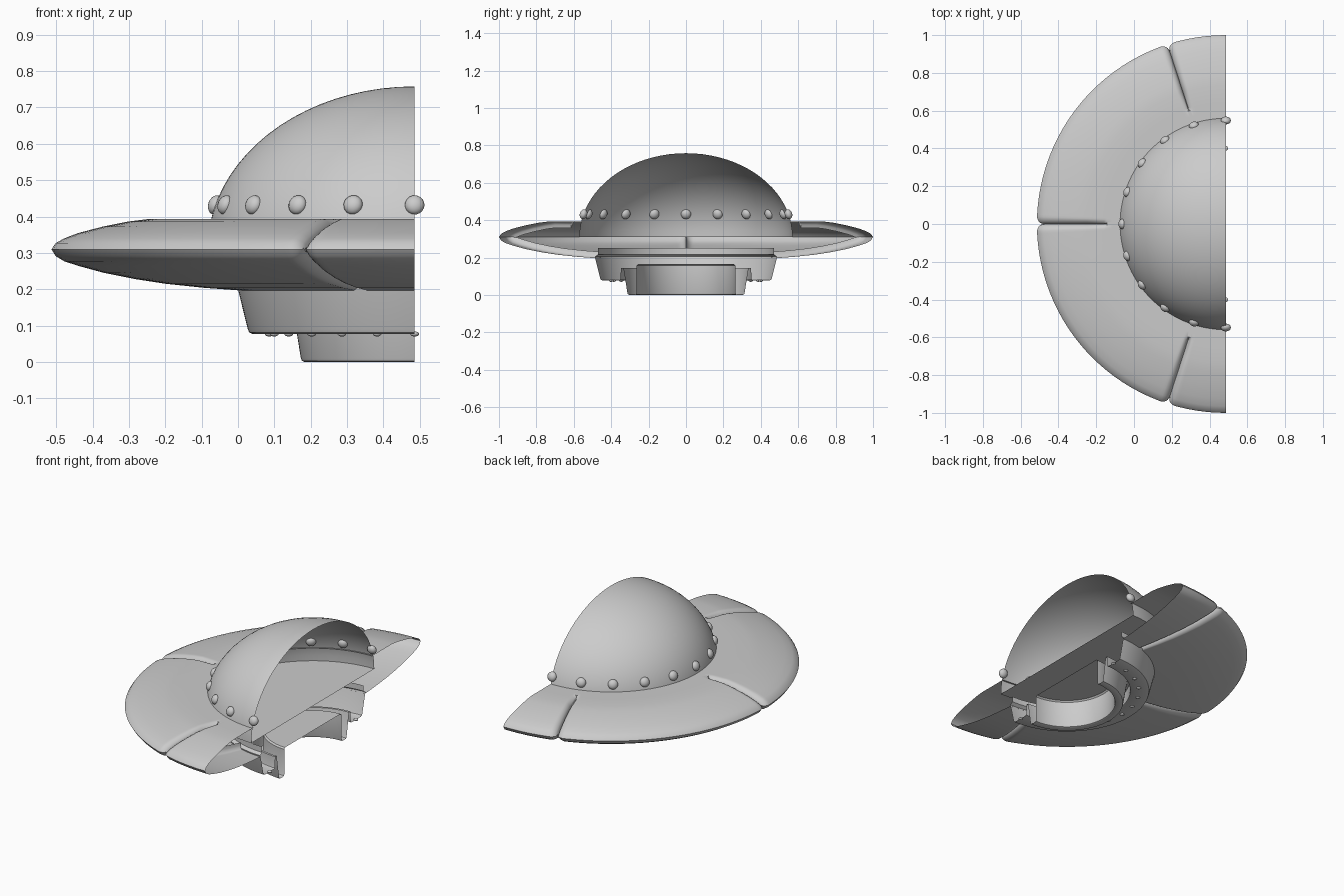
import bpy, bmesh, math
from mathutils import Matrix, Vector

if "Cube" in bpy.data.objects:
    bpy.data.objects.remove(bpy.data.objects["Cube"])

AXIS = 0.486  # x of the turning axis; the craft is cut in half there


def finish(name, bm, angle=35):
    bmesh.ops.remove_doubles(bm, verts=bm.verts, dist=1e-5)
    bmesh.ops.recalc_face_normals(bm, faces=bm.faces)
    me = bpy.data.meshes.new(name)
    bm.to_mesh(me)
    bm.free()
    ob = bpy.data.objects.new(name, me)
    bpy.context.collection.objects.link(ob)
    bpy.ops.object.select_all(action='DESELECT')
    ob.select_set(True)
    bpy.context.view_layer.objects.active = ob
    bpy.ops.object.shade_smooth_by_angle(angle=math.radians(angle))
    return ob


def half_lathe(name, profile, angles, shape=lambda i, r, z, a: (r, z)):
    """Sweep an (r, z) profile round the axis; shape() may dent it."""
    bm = bmesh.new()
    rows = []
    for a in angles:
        t = math.radians(a)
        row = []
        for i, (r, z) in enumerate(profile):
            r, z = shape(i, r, z, a)
            row.append(bm.verts.new((AXIS + r * math.cos(t), r * math.sin(t), z)))
        rows.append(row)
    for r0, r1 in zip(rows, rows[1:]):
        for i in range(len(profile) - 1):
            bm.faces.new((r0[i], r0[i + 1], r1[i + 1], r1[i]))
    bmesh.ops.dissolve_degenerate(bm, dist=1e-5, edges=bm.edges)
    return finish(name, bm)


def rivets(name, count, radius, z, size, pitch):
    """Half ring of flattened balls, short axis along the surface normal."""
    bm = bmesh.new()
    for k in range(count):
        a = math.pi / 2 + math.pi * k / (count - 1)
        m = (Matrix.Translation((AXIS + radius * math.cos(a), radius * math.sin(a), z))
             @ Matrix.Rotation(a, 4, 'Z') @ Matrix.Rotation(-pitch, 4, 'Y')
             @ Matrix.Diagonal((size[0], size[1], size[1], 1)))
        bmesh.ops.create_uvsphere(bm, u_segments=16, v_segments=10, radius=1, matrix=m)
    return finish(name, bm)


even = [90 + 3 * i for i in range(61)]

# Dome: half ellipsoid closed by a flat floor
dome = [(0, 0.31)] + [(0.57 * math.cos(math.pi / 2 * i / 20), 0.31 + 0.448 * math.sin(math.pi / 2 * i / 20))
                      for i in range(21)]
half_lathe("dome", dome, even)
rivets("dome_rivets", 11, 0.548, 0.432, (0.02, 0.027), 0.33)

# Rim: hollow disc of five panels parted by radial grooves
rim = [(0.55, 0.393), (0.60, 0.393), (0.63, 0.393), (0.645, 0.393), (0.735, 0.393), (0.79, 0.386),
       (0.86, 0.372), (0.925, 0.355), (0.965, 0.34), (0.988, 0.327), (1.0, 0.31),
       (0.988, 0.291), (0.965, 0.277), (0.925, 0.264), (0.855, 0.245), (0.77, 0.228),
       (0.685, 0.215), (0.58, 0.204), (0.485, 0.197)]
grooves = (108, 180, 252)
offsets = (-2.2, -1.8, -1.4, -1.0, -0.6, -0.3, 0, 0.3, 0.6, 1.0, 1.4, 1.8, 2.2)
rim_angles = sorted([a for a in even if all(abs(a - g) > 2.5 for g in grooves)]
                    + [g + o for g in grooves for o in offsets])


def dent(i, r, z, a):
    d = min(abs(a - g) for g in grooves) / 2.2
    if d >= 1 or i < 3:
        return r, z
    depth = 0.03 * (1 - math.sqrt(1 - (1 - d) ** 2)) + 0.004 * (1 - d)
    p, q = Vector(rim[i - 1]), Vector(rim[min(i + 1, len(rim) - 1)])
    t = (q - p).normalized()
    return r + t.y * depth, z - t.x * depth


half_lathe("rim_panels", rim, rim_angles, dent)

# Lower hull: stepped collar and recessed thruster ring
hull = [(0.47, 0.25), (0.47, 0.217), (0.488, 0.205), (0.485, 0.195), (0.459, 0.09), (0.455, 0.081),
        (0.446, 0.077), (0.36, 0.077), (0.352, 0.08), (0.35, 0.087), (0.348, 0.145), (0.335, 0.145),
        (0.313, 0.01), (0.31, 0.003), (0.303, 0), (0.275, 0), (0.268, 0.003), (0.265, 0.01),
        (0.265, 0.157), (0.257, 0.165), (0, 0.165)]
half_lathe("lower_hull", hull, even)
rivets("hull_rivets", 13, 0.40, 0.077, (0.007, 0.012), -math.pi / 2)
